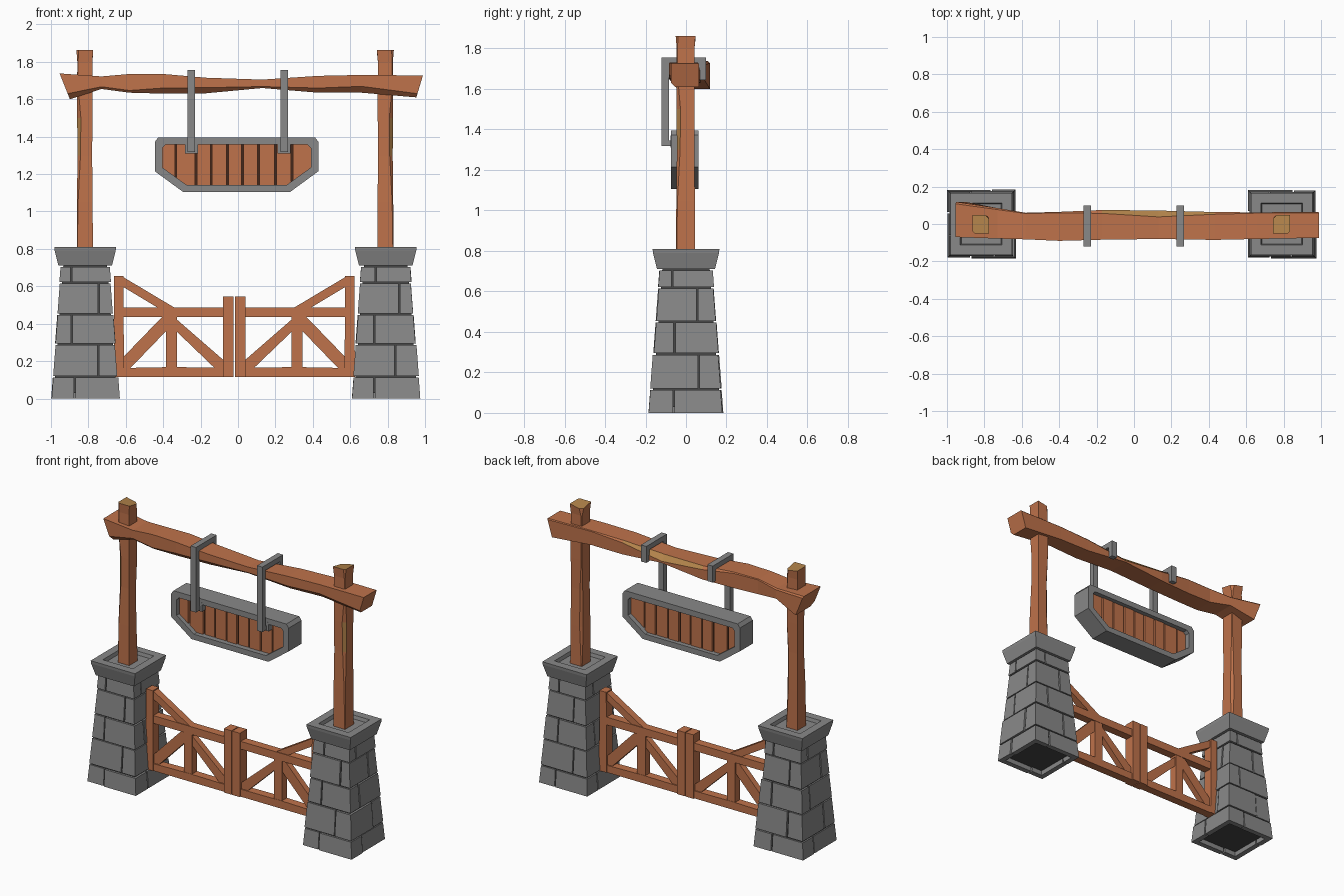
import bpy, bmesh, random
from mathutils import Vector

if "Cube" in bpy.data.objects:
    bpy.data.objects.remove(bpy.data.objects["Cube"])

random.seed(4)


def material(name, rgb):
    m = bpy.data.materials.new(name)
    m.diffuse_color = (*rgb, 1)
    m.use_nodes = True
    m.node_tree.nodes["Principled BSDF"].inputs["Base Color"].default_value = m.diffuse_color
    return m


WOOD = material("wood", (0.52, 0.17, 0.07))
CUT = material("cut_wood", (0.45, 0.23, 0.07))
GAP = material("dark_wood", (0.06, 0.02, 0.01))
STONE = material("stone", (0.25, 0.25, 0.25))
MORTAR = material("mortar", (0.06, 0.06, 0.06))


def loft(bm, rings, chips=(), caps=(0, 0)):
    """Skin a list of equal-length point rings; chips = {(segment, side)} get material 1."""
    vs = [[bm.verts.new(p) for p in r] for r in rings]
    n = len(rings[0])
    faces = [bm.faces.new(vs[0][::-1]), bm.faces.new(vs[-1])]
    faces[0].material_index, faces[1].material_index = caps
    for i in range(len(rings) - 1):
        for k in range(n):
            j = (k + 1) % n
            f = bm.faces.new((vs[i][k], vs[i][j], vs[i + 1][j], vs[i + 1][k]))
            f.material_index = 1 if (i, k) in chips else 0


def finish(name, bm, *mats):
    bmesh.ops.recalc_face_normals(bm, faces=bm.faces)
    me = bpy.data.meshes.new(name)
    bm.to_mesh(me)
    bm.free()
    for m in mats:
        me.materials.append(m)
    ob = bpy.data.objects.new(name, me)
    bpy.context.collection.objects.link(ob)
    return ob


def prism(bm, outline, y0, y1):
    """Extrude an x-z outline along y."""
    loft(bm, [[(x, y, z) for x, z in outline] for y in (y0, y1)])


def box(bm, x0, x1, y0, y1, z0, z1):
    prism(bm, [(x0, z0), (x1, z0), (x1, z1), (x0, z1)], y0, y1)


def chipped(a0, a1, b0, b1, c, d):
    """Rectangle with two opposite corners cut by c and d."""
    return [(a0 + c, b0), (a1, b0), (a1, b1 - d), (a1 - d, b1), (a0, b1), (a0, b0 + c)]


def chip_set(cd):
    """Segments whose corner cuts are wide enough to show bare wood."""
    s = set()
    for i in range(len(cd) - 1):
        for side, e in ((5, 0), (2, 1)):
            if cd[i][e] + cd[i + 1][e] > 0.035:
                s.add((i, side))
    return s


def square(cx, h, z, cy=0):
    return [(cx - h, cy - h, z), (cx + h, cy - h, z), (cx + h, cy + h, z), (cx - h, cy + h, z)]


def half(z):
    return 0.183 - 0.076 * z


# Stone pillars: mortar core wrapped in L-shaped corner stones, flared cap
COURSES = [0, 0.12, 0.295, 0.455, 0.622, 0.712]
PILLARS = (("left", -0.817), ("right", 0.79))
for side, cx in PILLARS:
    bm = bmesh.new()
    loft(bm, [square(cx, half(z) - 0.012, z) for z in (0.03, 0.72)])
    finish(side + "_pillar_core", bm, MORTAR)

    bm = bmesh.new()
    for i in range(5):
        z0, z1 = COURSES[i], COURSES[i + 1] - 0.008
        sg = -1 if i % 2 == 0 else 1
        fx = {s: -s * sg * random.uniform(0.05, 0.075) for s in (-1, 1)}
        fy = {s: s * sg * random.uniform(0.05, 0.075) for s in (-1, 1)}
        for sx in (-1, 1):
            for sy in (-1, 1):
                j = random.uniform(-0.004, 0.003)
                u, v = fx[sy] + sx * 0.004, fy[sx] + sy * 0.004
                rings = []
                for z in (z0, z1):
                    h = half(z) + j
                    t = h - 0.035
                    rings.append([(cx + x, y, z) for x, y in (
                        (sx * h, sy * h), (u, sy * h), (u, sy * t),
                        (sx * t, sy * t), (sx * t, v), (sx * h, v))])
                loft(bm, rings)
    finish(side + "_pillar_stones", bm, STONE)

    bm = bmesh.new()
    loft(bm, [square(cx, h, z) for h, z in (
        (0.143, 0.71), (0.163, 0.79), (0.165, 0.81), (0.112, 0.81), (0.106, 0.787))])
    finish(side + "_pillar_cap", bm, STONE)

    # Wooden post with chipped edges and cut top
    bm = bmesh.new()
    m = 1 if side == "left" else -1
    spec = [(0.78, .043, .003, .004), (1.05, .042, .006, .016), (1.30, .039, .016, .012),
            (1.50, .041, .02, .004), (1.68, .041, .004, .004), (1.80, .040, .004, .006),
            (1.862, .045, .012, .02)]
    rings = []
    for z, h, c, d in spec:
        tip = 0.015 if z > 1.85 else 0
        rings.append([(cx - 0.002 + m * x, y - 0.002, z - (tip if y > 0 and x > 0 else 0))
                      for x, y in chipped(-h, h, -h - 0.004, h + 0.004, c, d)])
    loft(bm, rings, chip_set([s[2:] for s in spec]), (0, 1))
    finish(side + "_post", bm, WOOD, CUT)

# Crooked cross beam: x, y0, y1, z0, z1, lower front cut, upper back cut
BEAM = [(-0.925, -.07, .118, 1.60, 1.738, .03, .01), (-0.73, -.078, .085, 1.655, 1.722, .012, .008),
        (-0.58, -.082, .06, 1.635, 1.735, .012, .004), (-0.40, -.09, .065, 1.63, 1.735, .03, .006),
        (-0.17, -.084, .075, 1.632, 1.715, .03, .018), (0.13, -.08, .072, 1.66, 1.705, .008, .034),
        (0.43, -.085, .064, 1.635, 1.725, .025, .012), (0.66, -.08, .062, 1.635, 1.73, .034, .004),
        (0.97, -.074, .065, 1.61, 1.727, .02, .006)]
bm = bmesh.new()
rings = []
for i, (x, y0, y1, z0, z1, c, d) in enumerate(BEAM):
    slant = {0: -0.4, 8: 0.3}.get(i, 0)
    rings.append([(x + slant * (z - 1.665), y, z) for y, z in chipped(y0, y1, z0, z1, c, d)])
loft(bm, rings, {(4, 2), (5, 2)}, (0, 0))
finish("cross_beam", bm, WOOD, CUT)

# Sign frame: eight-sided ring
SX = -0.0075
OUT = [(.42, 1.395), (.4375, 1.372), (.4375, 1.215), (.287, 1.105)]
INN = [(.38, 1.357), (.397, 1.340), (.397, 1.235), (.268, 1.142)]


def both(pts):
    return [(SX + x, z) for x, z in pts] + [(SX - x, z) for x, z in pts[::-1]]


bm = bmesh.new()
Y0, Y1 = -0.075, 0.062
loops = [[bm.verts.new((x, y, z)) for x, z in both(p)]
         for p, y in ((OUT, Y0), (OUT, Y1), (INN, Y1), (INN, Y0))]
for a in range(4):
    A, B = loops[a], loops[(a + 1) % 4]
    for k in range(8):
        bm.faces.new((A[k], A[k - 1], B[k - 1], B[k]))
finish("sign_frame", bm, STONE)

# Sign planks over a dark backing
bm = bmesh.new()
prism(bm, both([(x * 1.02, z) for x, z in INN]), -0.03, 0.02)
finish("sign_backing", bm, GAP)
bm = bmesh.new()
edges = [-0.42, -0.333, -0.225, -0.143, -0.057, 0.025, 0.11, 0.2, 0.288, 0.405]


def low(x):
    return 1.125 + max(0, abs(x - SX) - 0.277) * 0.73


for a, b in zip(edges, edges[1:]):
    a, b = a + 0.005, b - 0.005
    dy = random.uniform(-0.004, 0.004)
    prism(bm, [(a, low(a)), (b, low(b)), (b, 1.37), (a, 1.37)], -0.043 + dy, 0.032 + dy)
finish("sign_planks", bm, WOOD)

# Hanging straps hooked over the beam
STRAP = [(-.12, 1.318), (-.12, 1.756), (.10, 1.756), (.10, 1.645), (.065, 1.645),
         (.065, 1.722), (-.085, 1.722), (-.085, 1.345), (-.07, 1.345), (-.07, 1.318)]
for side, x in (("left", -0.249), ("right", 0.246)):
    bm = bmesh.new()
    loft(bm, [[(x + d, y, z) for y, z in STRAP] for d in (-0.02, 0.02)])
    finish(side + "_strap", bm, STONE)
    bm = bmesh.new()
    box(bm, x - 0.035, x + 0.035, -0.076, -0.035, 1.31, 1.37)
    finish(side + "_strap_tab", bm, STONE)

# Gate leaves, mirrored about the meeting line; outlines measured from it
PARTS = {
    "hinge_stile": ([(.59, .115), (.645, .115), (.642, .655), (.592, .655)], 0.032),
    "meeting_stile": ([(.003, .115), (.06, .115), (.06, .545), (.003, .545)], 0.037),
    "bottom_rail": ([(.055, .115), (.60, .115), (.60, .163), (.34, .168), (.055, .165)], 0.028),
    "middle_rail": ([(.055, .435), (.60, .435), (.60, .487), (.055, .487)], 0.028),
    "middle_post": ([(.305, .16), (.365, .16), (.365, .44), (.305, .44)], 0.026),
    "top_brace": ([(.60, .653), (.32, .486), (.41, .486), (.60, .60)], 0.024),
    "outer_brace": ([(.36, .437), (.385, .437), (.595, .22), (.595, .163), (.555, .163), (.36, .365)], 0.02),
    "inner_brace": ([(.31, .425), (.31, .36), (.105, .163), (.057, .163), (.057, .205)], 0.02),
}
for side, s in (("left", -1), ("right", 1)):
    for part, (outline, t) in PARTS.items():
        bm = bmesh.new()
        prism(bm, [(-0.02 + s * u, z) for u, z in outline], -t, t)
        finish(side + "_gate_" + part, bm, WOOD)
